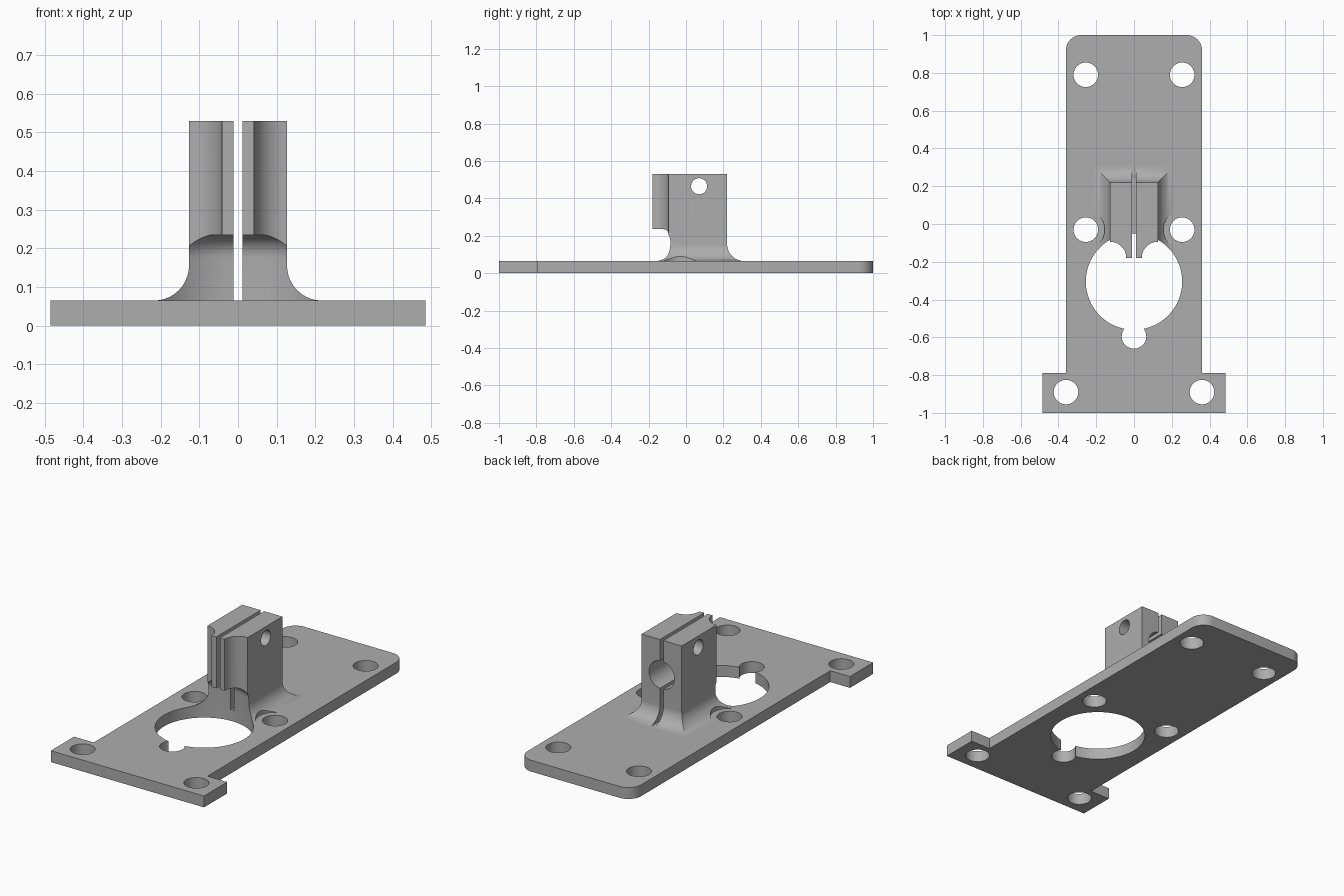
import bpy, bmesh, math
from mathutils import Matrix

if "Cube" in bpy.data.objects:
    bpy.data.objects.remove(bpy.data.objects["Cube"])

T = 0.065          # plate thickness
TOP = 0.53         # clamp top
HOLE_Y = -0.305    # main hole centre

grey = bpy.data.materials.new("light grey")
grey.diffuse_color = (0.42, 0.42, 0.42, 1)
grey.use_nodes = True
grey.node_tree.nodes["Principled BSDF"].inputs["Base Color"].default_value = grey.diffuse_color


def finish(name, bm):
    bmesh.ops.recalc_face_normals(bm, faces=bm.faces[:])
    me = bpy.data.meshes.new(name)
    bm.to_mesh(me)
    bm.free()
    me.materials.append(grey)
    ob = bpy.data.objects.new(name, me)
    bpy.context.collection.objects.link(ob)
    return ob


def loft(name, rings):
    """Closed solid through rings of equal point count."""
    bm = bmesh.new()
    vs = [[bm.verts.new(p) for p in r] for r in rings]
    n = len(vs[0])
    for a, b in zip(vs, vs[1:]):
        for i in range(n):
            j = (i + 1) % n
            bm.faces.new((a[i], a[j], b[j], b[i]))
    bm.faces.new(vs[0][::-1])
    bm.faces.new(vs[-1])
    return finish(name, bm)


def circle(x, y, r, z, n=64):
    return [(x + r * math.cos(2 * math.pi * i / n), y + r * math.sin(2 * math.pi * i / n), z) for i in range(n)]


def cyl(x, y, r, z0=-0.1, z1=0.2, n=64):
    return loft("cutter", [circle(x, y, r, z0, n), circle(x, y, r, z1, n)])


def box(x0, x1, y0, y1, z0, z1):
    return loft("cutter", [[(x0, y0, z), (x1, y0, z), (x1, y1, z), (x0, y1, z)] for z in (z0, z1)])


def cut(ob, cutter):
    cutter.hide_render = True
    m = ob.modifiers.new("cut", 'BOOLEAN')
    m.operation, m.solver, m.object = 'DIFFERENCE', 'EXACT', cutter
    bpy.context.view_layer.objects.active = ob
    bpy.ops.object.modifier_apply(modifier=m.name)
    bpy.data.objects.remove(cutter)


def main_hole():
    """Large hole whose upper end is rounded, undercutting the clamp nose."""
    rings = [circle(0, HOLE_Y, 0.255, -0.1, 96)]
    for i in range(13):
        a = math.pi / 2 * i / 12
        rings.append(circle(0, HOLE_Y, 0.195 + 0.06 * math.cos(a), 0.175 + 0.06 * math.sin(a), 96))
    return loft("cutter", rings)


# Base plate outline: wide foot at the front, rounded corners at the back
half = [(0.485, -1), (0.485, -0.79), (0.36, -0.79)]
for i in range(13):
    a = math.pi / 2 * i / 12
    half.append((0.28 + 0.08 * math.cos(a), 0.92 + 0.08 * math.sin(a)))
outline = half + [(-x, y) for x, y in reversed(half)]
plate = loft("base_plate", [[(x, y, z) for x, y in outline] for z in (0, T)])

# Screw holes, main hole and its key notch
for s in (-1, 1):
    for x, y in ((0.255, 0.79), (0.255, -0.03), (0.36, -0.89)):
        cut(plate, cyl(s * x, y, 0.065))
cut(plate, main_hole())
cut(plate, cyl(0, -0.595, 0.065))

# Clamp post: rectangular block flaring into the plate with a concave fillet
R = 0.09


def post_ring(z, f):
    return [(-0.127 - f, -0.18, z), (0.127 + f, -0.18, z), (0.127 + f, 0.22 + f, z), (-0.127 - f, 0.22 + f, z)]


rings = [post_ring(T - 0.001, R)]
for i in range(17):
    a = math.pi / 2 * i / 16
    rings.append(post_ring(T + R * (1 - math.cos(a)), R * (1 - math.sin(a))))
rings.append(post_ring(TOP, 0))
post = loft("clamp_post", rings)

cut(post, main_hole())
for s in (-1, 1):
    cut(post, cyl(s * 0.127, -0.18, 0.086, 0.19, 0.7))      # concave nose flanks
    cut(post, cyl(s * 0.255, -0.03, 0.1, 0.0, 0.3))         # screw head clearance

# Shaft bore from the back, cross pin hole and clamping slot
bore = cyl(0, 0, 0.08, -0.08, 0.5)
bore.data.transform(Matrix.Translation((0, 0, 0.33)) @ Matrix.Rotation(-math.pi / 2, 4, 'X'))
cut(post, bore)
pin = cyl(0, 0, 0.043, -0.4, 0.4, 48)
pin.data.transform(Matrix.Translation((0, 0.07, 0.465)) @ Matrix.Rotation(math.pi / 2, 4, 'Y'))
cut(post, pin)
cut(post, box(-0.011, 0.011, -0.5, 0.6, 0, 0.8))

# Smooth curved faces, keep edges crisp
for ob in (plate, post):
    bpy.ops.object.select_all(action='DESELECT')
    ob.select_set(True)
    bpy.context.view_layer.objects.active = ob
    bpy.ops.object.shade_smooth_by_angle(angle=math.radians(30))
